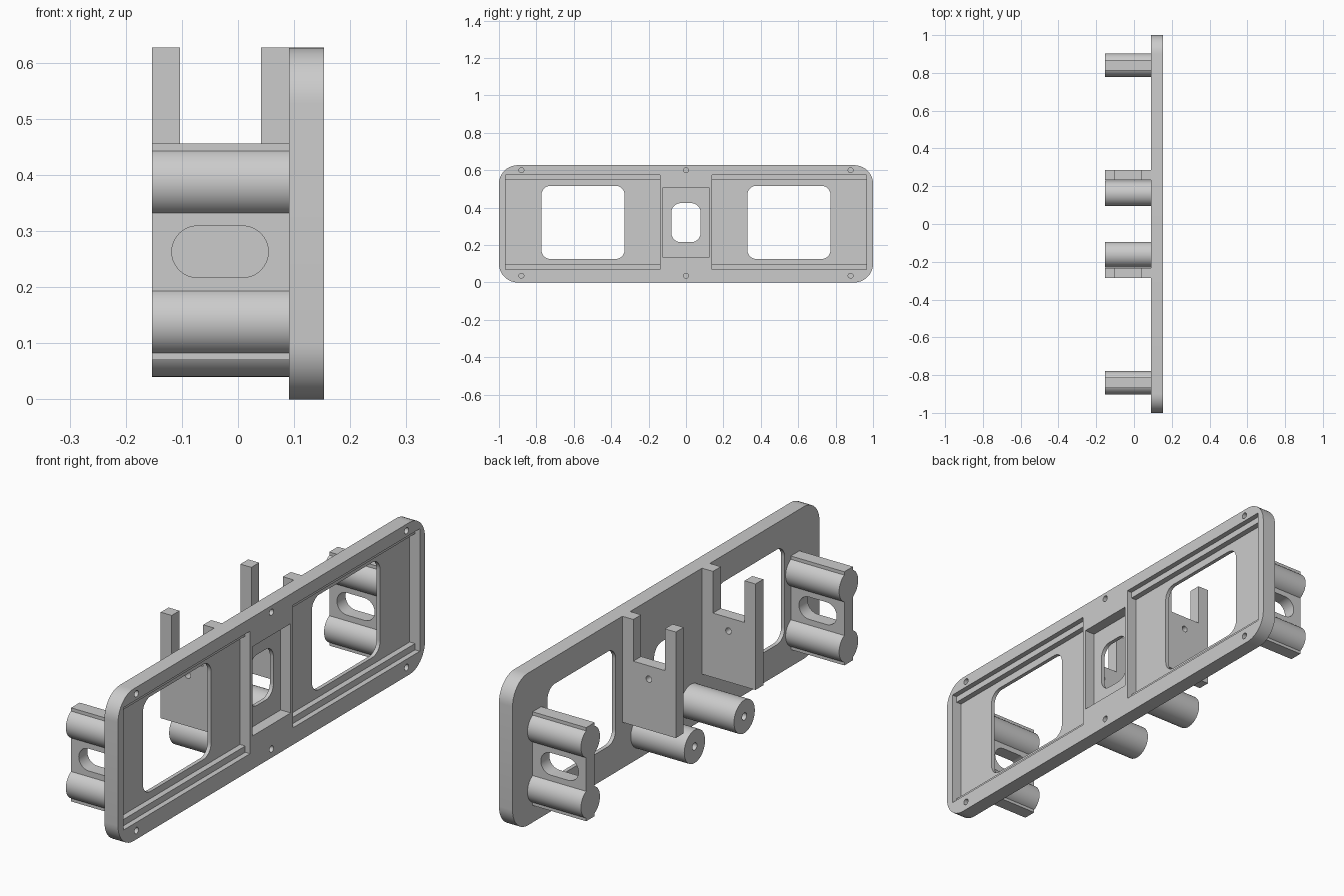
import bpy, bmesh, math

cube = bpy.data.objects.get("Cube")
if cube:
    bpy.data.objects.remove(cube, do_unlink=True)

grey = bpy.data.materials.new("plain grey")
grey.use_nodes = True
grey.diffuse_color = (0.6, 0.6, 0.6, 1)
grey.node_tree.nodes["Principled BSDF"].inputs["Base Color"].default_value = (0.6, 0.6, 0.6, 1)


def rounded(u0, u1, v0, v1, r, steps=10):
    """Rectangle outline with round corners."""
    if r == 0:
        return [(u0, v0), (u1, v0), (u1, v1), (u0, v1)]
    centres = [(u1 - r, v1 - r), (u0 + r, v1 - r), (u0 + r, v0 + r), (u1 - r, v0 + r)]
    pts = []
    for q, (cu, cv) in enumerate(centres):
        for i in range(steps + 1):
            a = math.pi / 2 * (q + i / steps)
            pts.append((cu + r * math.cos(a), cv + r * math.sin(a)))
    return pts


def disc(u, v, r):
    return rounded(u - r, u + r, v - r, v + r, r)


def prism(name, outline, axis, lo, hi):
    """Extrude a (y, z) outline along x, or an (x, z) outline along y."""
    bm = bmesh.new()

    def place(u, v, d):
        return (d, u, v) if axis == "x" else (u, d, v)
    face = bm.faces.new([bm.verts.new(place(u, v, lo)) for u, v in outline])
    top = bmesh.ops.extrude_face_region(bm, geom=[face])
    move = place(0, 0, hi - lo)
    bmesh.ops.translate(bm, vec=move, verts=[g for g in top["geom"] if isinstance(g, bmesh.types.BMVert)])
    bmesh.ops.remove_doubles(bm, verts=bm.verts, dist=1e-5)
    bmesh.ops.recalc_face_normals(bm, faces=bm.faces)
    mesh = bpy.data.meshes.new(name)
    bm.to_mesh(mesh)
    bm.free()
    mesh.materials.append(grey)
    obj = bpy.data.objects.new(name, mesh)
    bpy.context.collection.objects.link(obj)
    return obj


def cut(obj, cutters):
    """Subtract the cutters, then shade round walls smooth."""
    bpy.context.view_layer.objects.active = obj
    for c in cutters:
        mod = obj.modifiers.new("cut", "BOOLEAN")
        mod.operation, mod.solver, mod.object = "DIFFERENCE", "EXACT", c
        bpy.ops.object.modifier_apply(modifier=mod.name)
    for c in cutters:
        bpy.data.objects.remove(c, do_unlink=True)
    bpy.ops.object.select_all(action="DESELECT")
    obj.select_set(True)
    bpy.ops.object.shade_smooth_by_angle(angle=math.radians(30))


BACK, PLATE, FACE = -0.153, 0.091, 0.153   # rear tips, plate rear, plate face
STEP, FLOOR = 0.131, 0.107                 # recess ledge and recess floor

# Face plate with stepped recesses, windows and screw holes
plate = prism("face_plate", rounded(-1, 1, 0, 0.627, 0.1), "x", PLATE, FACE)
holes = [
    prism("centre_recess", rounded(-0.125, 0.125, 0.137, 0.505, 0), "x", FLOOR, 0.2),
    prism("centre_window", rounded(-0.078, 0.078, 0.215, 0.424, 0.05), "x", 0, 0.2),
]
for s in (-1, 1):
    a, b = sorted((s * 0.14, s * 0.966))
    holes.append(prism("ledge_recess", rounded(a, b, 0.07, 0.575, 0), "x", STEP, 0.2))
    holes.append(prism("deep_recess", rounded(a, b, 0.096, 0.549, 0), "x", FLOOR, 0.2))
    a, b = sorted((s * 0.328, s * 0.773))
    holes.append(prism("window", rounded(a, b, 0.125, 0.517, 0.05), "x", 0, 0.2))
for y in (-0.88, 0, 0.88):
    for z in (0.036, 0.6):
        holes.append(prism("screw_hole", disc(y, z, 0.013), "x", 0.115, 0.2))
cut(plate, holes)


def boss(name, y, z, r):
    """Round post behind the plate with a blind screw hole."""
    post = prism(name, disc(y, z, r), "x", BACK, PLATE + 0.002)
    cut(post, [prism("pilot", disc(y, z, 0.015), "x", BACK - 0.1, BACK + 0.15)])


for s, side in ((-1, "front"), (1, "rear")):
    # End mount: two posts joined by a slotted web
    boss(side + "_upper_post", s * 0.841, 0.387, 0.062)
    boss(side + "_lower_post", s * 0.841, 0.138, 0.062)
    a, b = sorted((s * 0.813, s * 0.869))
    web = prism(side + "_mount_web", rounded(BACK, PLATE + 0.002, 0.07, 0.456, 0), "y", a, b)
    cut(web, [prism("slot", rounded(-0.118, 0.054, 0.217, 0.309, 0.0459), "y", a - 0.1, b + 0.1)])

    # Middle post
    boss(side + "_middle_post", s * 0.162, 0.108, 0.068)

    # Forked bracket with a small cross hole
    a, b = sorted((s * 0.234, s * 0.285))
    fork = [(BACK, 0.19), (PLATE + 0.002, 0.19), (PLATE + 0.002, 0.627), (0.041, 0.627),
            (0.041, 0.455), (-0.103, 0.455), (-0.103, 0.627), (BACK, 0.627)]
    bracket = prism(side + "_fork_bracket", fork, "y", a, b)
    cut(bracket, [prism("cross_hole", disc(-0.03, 0.4, 0.013), "y", a - 0.1, b + 0.1)])
